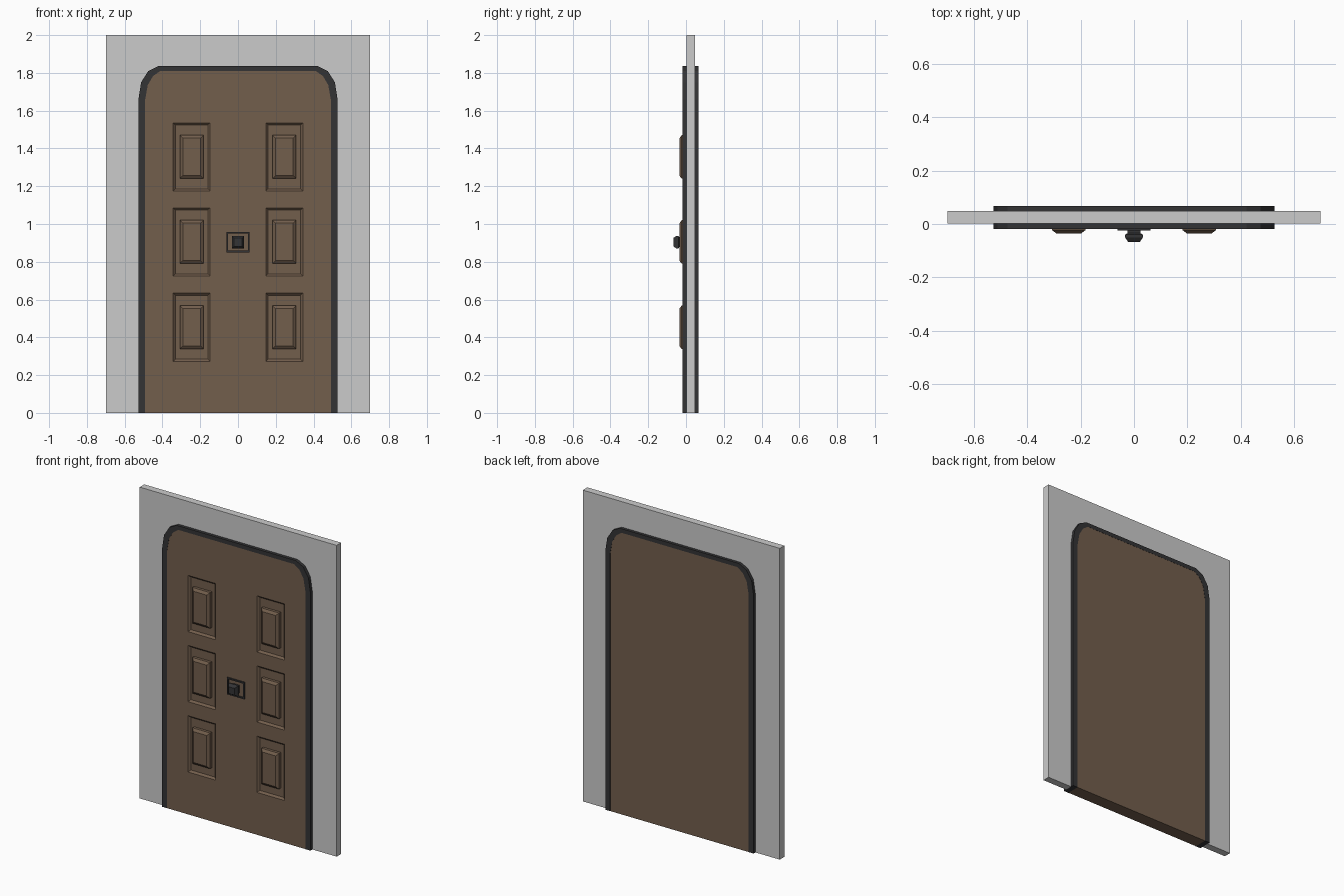
import bpy, bmesh

if "Cube" in bpy.data.objects:
    bpy.data.objects.remove(bpy.data.objects["Cube"])


def material(name, rgb):
    m = bpy.data.materials.new(name)
    m.diffuse_color = (*rgb, 1)
    m.use_nodes = True
    m.node_tree.nodes["Principled BSDF"].inputs["Base Color"].default_value = m.diffuse_color
    return m


BROWN = material("brown_wood", (0.17, 0.112, 0.073))
DARK = material("dark_metal", (0.034, 0.034, 0.036))


def finish(name, bm, mat=None):
    bmesh.ops.recalc_face_normals(bm, faces=bm.faces)
    me = bpy.data.meshes.new(name)
    bm.to_mesh(me)
    bm.free()
    ob = bpy.data.objects.new(name, me)
    bpy.context.collection.objects.link(ob)
    if mat:
        me.materials.append(mat)
    return ob


def prism(name, outline, y0, y1, mat=None):
    """Extrude an x-z outline from y0 to y1."""
    bm = bmesh.new()
    face = bm.faces.new([bm.verts.new((x, y0, z)) for x, z in outline])
    ext = bmesh.ops.extrude_face_region(bm, geom=[face], use_keep_orig=True)
    for v in ext["geom"]:
        if isinstance(v, bmesh.types.BMVert):
            v.co.y = y1
    return finish(name, bm, mat)


def loft(bm, cx, cz, rings):
    """Stack rectangles given as (half width, half height, y) and cap the ends."""
    loops = [[bm.verts.new((cx + sx * w, y, cz + sz * h))
              for sx, sz in ((-1, -1), (1, -1), (1, 1), (-1, 1))] for w, h, y in rings]
    for a, b in zip(loops, loops[1:]):
        for i in range(4):
            j = (i + 1) % 4
            bm.faces.new((a[i], a[j], b[j], b[i]))
    bm.faces.new(loops[0])
    bm.faces.new(loops[-1])


def mirrored(half):
    """Right half going up, then the left half coming down."""
    return half + [(-x, z) for x, z in reversed(half)]


outer = mirrored([(0.527, 0), (0.527, 1.66), (0.513, 1.75), (0.475, 1.81), (0.423, 1.836)])
inner = mirrored([(0.492, 0), (0.492, 1.655), (0.478, 1.735), (0.45, 1.783), (0.412, 1.81)])
FRONT, BACK = -0.018, 0.067
FACE = FRONT + 0.001

# Wall with arched opening
prism("wall", [(0.7, 0), (0.7, 2), (-0.7, 2), (-0.7, 0)] + outer[::-1], 0.002, 0.048)

# Dark arched frame
prism("door_frame", outer + inner[::-1], FRONT, BACK, DARK)

# Door slab
door = prism("door", inner, FACE, BACK - 0.001, BROWN)

# Six sunken panels with raised centres
recess, raised = bmesh.new(), bmesh.new()
FLOOR = FACE + 0.012
for cx in (-0.245, 0.245):
    for cz in (0.453, 0.905, 1.355):
        loft(recess, cx, cz, [(0.098, 0.181, FACE - 0.02), (0.098, 0.181, FACE),
                              (0.086, 0.169, FLOOR)])
        loft(raised, cx, cz, [(0.063, 0.115, FLOOR), (0.063, 0.115, -0.023),
                              (0.047, 0.099, -0.035)])
cutter = finish("panel_cutter", recess, BROWN)
cutter.hide_render = True
cutter.hide_viewport = True
cut = door.modifiers.new("panels", "BOOLEAN")
cut.operation = "DIFFERENCE"
cut.solver = "EXACT"
cut.object = cutter
finish("raised_panels", raised, BROWN)

# Thin square surround behind the knob
z = 0.904


def rect(w, h):
    return [(w, z - h), (w, z + h), (-w, z + h), (-w, z - h)]


bm = bmesh.new()
sizes = [(0.062, 0.054, FACE), (0.062, 0.054, -0.025), (0.053, 0.045, -0.025), (0.053, 0.045, FACE)]
rings = [[bm.verts.new((x, y, zz)) for x, zz in rect(w, h)] for w, h, y in sizes]
for k in range(4):
    a, b = rings[k], rings[(k + 1) % 4]
    for i in range(4):
        j = (i + 1) % 4
        bm.faces.new((a[i], a[j], b[j], b[i]))
finish("knob_surround", bm, DARK)

# Faceted square knob
bm = bmesh.new()
loft(bm, 0, z, [(0.024, 0.024, FACE), (0.024, 0.024, -0.034), (0.033, 0.033, -0.040),
                (0.033, 0.033, -0.051), (0.022, 0.022, -0.067)])
finish("knob", bm, DARK)
